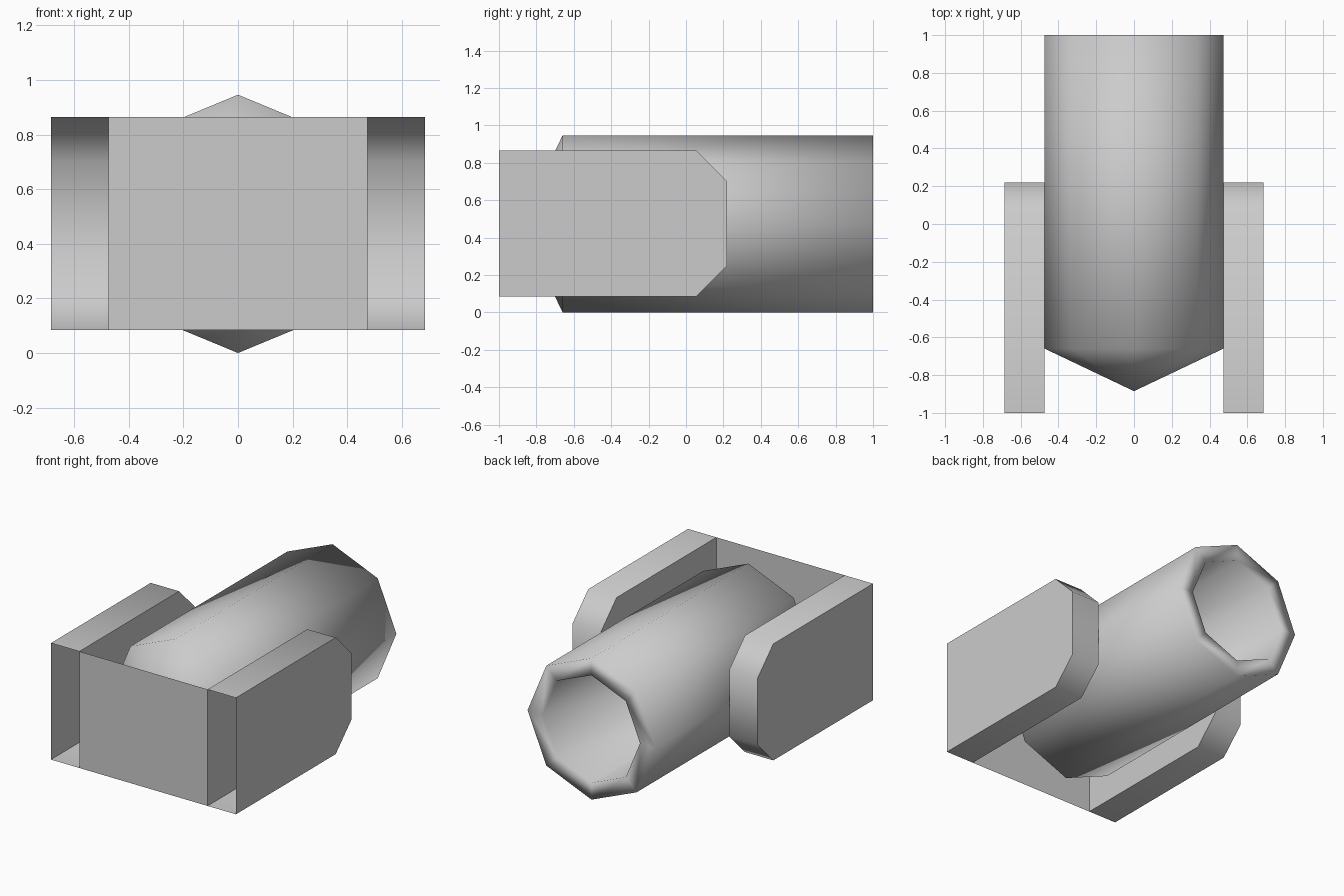
import bpy, bmesh, math

if "Cube" in bpy.data.objects:
    bpy.data.objects.remove(bpy.data.objects["Cube"], do_unlink=True)

grey = bpy.data.materials.new("light_grey")
grey.use_nodes = True
colour = (0.6, 0.6, 0.6, 1)
grey.diffuse_color = colour
grey.node_tree.nodes["Principled BSDF"].inputs["Base Color"].default_value = colour

MID = 0.473              # height of the tube axis
INNER, OUTER = 0.475, 0.685   # side faces of the arms
LOW, HIGH, FRONT = 0.085, 0.865, -1.0


def finish(name, bm, angle):
    bmesh.ops.recalc_face_normals(bm, faces=bm.faces)
    mesh = bpy.data.meshes.new(name)
    bm.to_mesh(mesh)
    bm.free()
    mesh.materials.append(grey)
    obj = bpy.data.objects.new(name, mesh)
    bpy.context.collection.objects.link(obj)
    bpy.ops.object.select_all(action='DESELECT')
    obj.select_set(True)
    bpy.context.view_layer.objects.active = obj
    bpy.ops.object.shade_smooth_by_angle(angle=math.radians(angle))
    return obj


# Eight-sided hollow tube with a pointed front: (y, radius) profile turned about y
profile = [(-0.885, 0), (-0.66, MID), (1, MID), (1, 0.36), (-0.6, 0.36), (-0.77, 0)]
bm = bmesh.new()
points = [bm.verts.new((r, y, MID)) for y, r in profile]
edges = [bm.edges.new(pair) for pair in zip(points, points[1:])]
bmesh.ops.spin(bm, geom=points + edges, cent=(0, 0, MID), axis=(0, 1, 0),
               angle=math.tau, steps=8, use_merge=True)
bmesh.ops.remove_doubles(bm, verts=bm.verts, dist=0.001)
finish("tube", bm, 180)

# Side arms: thin shells with chamfered back corners, open at the front
outline = [(FRONT, LOW), (0.055, LOW), (0.22, 0.25),
           (0.22, 0.70), (0.055, HIGH), (FRONT, HIGH)]
bm = bmesh.new()
inner, outer = [[bm.verts.new((x, y, z)) for y, z in outline] for x in (INNER, OUTER)]
bm.faces.new(inner)
bm.faces.new(outer)
for i in range(len(outline) - 1):
    bm.faces.new((inner[i], inner[i + 1], outer[i + 1], outer[i]))
arms = finish("side_arms", bm, 60)
mirror = arms.modifiers.new("other_side", 'MIRROR')
mirror.use_mirror_merge = False

# Front plate: a single sheet joining the arms
bm = bmesh.new()
bm.faces.new([bm.verts.new((x, FRONT, z)) for x, z in
              ((-INNER, LOW), (INNER, LOW), (INNER, HIGH), (-INNER, HIGH))])
bm.faces.ensure_lookup_table()
finish("front_plate", bm, 30)
